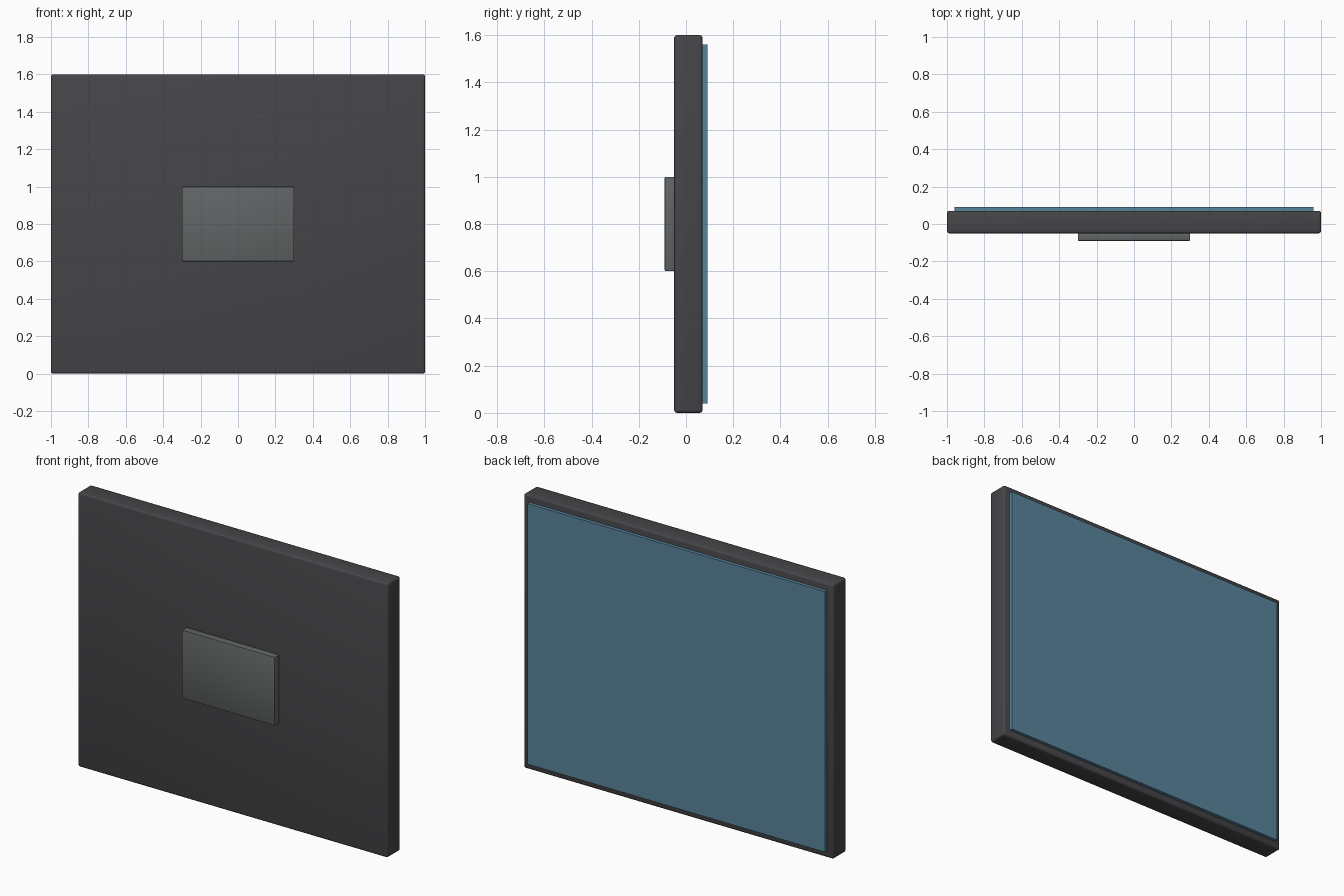
import bpy
import math

if "Cube" in bpy.data.objects:
    bpy.data.objects.remove(bpy.data.objects["Cube"])


def box(name, x, y, z, bevel=0.0, segments=2, colour=None):
    """Box from (min, max) ranges, with optional rounded edges."""
    size = [b - a for a, b in (x, y, z)]
    centre = [(a + b) / 2 for a, b in (x, y, z)]
    bpy.ops.mesh.primitive_cube_add(size=1, location=centre)
    obj = bpy.context.object
    obj.name = name
    obj.scale = size
    bpy.ops.object.transform_apply(location=False, rotation=False, scale=True)
    if bevel:
        mod = obj.modifiers.new("rounded_edges", 'BEVEL')
        mod.width = bevel
        mod.segments = segments
        bpy.ops.object.modifier_apply(modifier=mod.name)
        bpy.ops.object.shade_smooth_by_angle(angle=math.radians(40))
    if colour:
        mat = bpy.data.materials.new(name + "_material")
        mat.diffuse_color = colour
        mat.use_nodes = True
        mat.node_tree.nodes["Principled BSDF"].inputs["Base Color"].default_value = mat.diffuse_color
        obj.data.materials.append(mat)
    return obj


# Dark panel casing
box("casing", (-1, 1), (-0.05, 0.07), (0, 1.6), 0.012, 3, (0.06, 0.06, 0.065, 1))

# Blue display surface on the back side
box("screen", (-0.96, 0.96), (0.065, 0.09), (0.04, 1.56), colour=(0.1, 0.23, 0.33, 1))

# Mounting plate on the front side
box("mount_plate", (-0.3, 0.3), (-0.09, -0.045), (0.6, 1.0), 0.005, 2, (0.12, 0.13, 0.13, 1))
